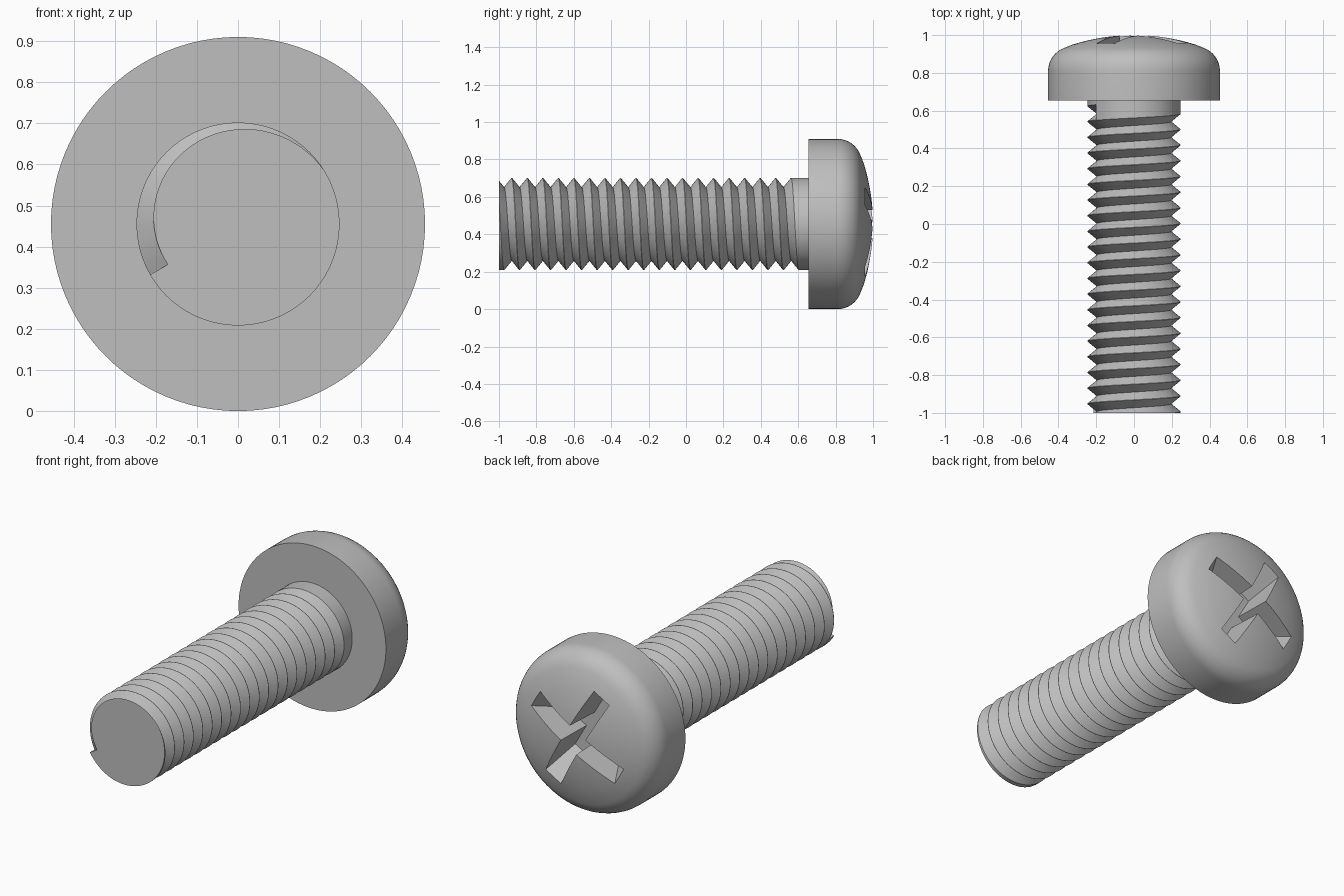
import bpy, bmesh
from math import cos, sin, radians, pi
from mathutils import Matrix, Vector

if "Cube" in bpy.data.objects:
    bpy.data.objects.remove(bpy.data.objects["Cube"], do_unlink=True)

AXIS_Z = 0.455            # height of the screw axis, which runs along y
STEP = 5                  # degrees per segment of shank and thread
PITCH = 0.083
R_CREST, R_ROOT = 0.247, 0.197

steel = bpy.data.materials.new("grey_steel")
steel.use_nodes = True
GREY = (0.52, 0.52, 0.52, 1)
steel.diffuse_color = GREY
steel.node_tree.nodes["Principled BSDF"].inputs["Base Color"].default_value = GREY


def finish(bm, name):
    bmesh.ops.recalc_face_normals(bm, faces=bm.faces)
    mesh = bpy.data.meshes.new(name)
    bm.to_mesh(mesh)
    bm.free()
    mesh.materials.append(steel)
    ob = bpy.data.objects.new(name, mesh)
    bpy.context.collection.objects.link(ob)
    return ob


def lathe(name, profile, steps):
    """Turn (radius, y) points around the screw axis."""
    bm = bmesh.new()
    verts = [bm.verts.new((r, y, AXIS_Z)) for r, y in profile]
    edges = [bm.edges.new(pair) for pair in zip(verts, verts[1:])]
    bmesh.ops.spin(bm, geom=verts + edges, cent=(0, 0, AXIS_Z), axis=(0, 1, 0),
                   angle=2 * pi, steps=steps)
    bmesh.ops.remove_doubles(bm, verts=bm.verts, dist=1e-5)
    return finish(bm, name)


def cut(target, cutter):
    cutter.hide_render = True
    mod = target.modifiers.new("cut", 'BOOLEAN')
    mod.operation, mod.solver, mod.object = 'DIFFERENCE', 'EXACT', cutter
    bpy.context.view_layer.objects.active = target
    bpy.ops.object.modifier_apply(modifier=mod.name)
    bpy.data.objects.remove(cutter, do_unlink=True)


def thread_groove():
    """V section swept along a right-hand helix, closed at both ends."""
    slope = 0.81
    lip = R_CREST + 0.001
    half = (lip - R_ROOT) * slope
    section = [(R_ROOT, 0), (lip, half), (0.27, half), (0.27, -half), (lip, -half)]
    count = 19 * 360 // STEP + 13
    bm = bmesh.new()
    rings = []
    for i in range(count + 1):
        a = radians(210 - STEP * i)
        y = -1.0005 + PITCH * i * STEP / 360
        rings.append([bm.verts.new((r * cos(a), y + dy, AXIS_Z + r * sin(a)))
                      for r, dy in section])
    for p, q in zip(rings, rings[1:]):
        for k in range(len(section)):
            n = (k + 1) % len(section)
            bm.faces.new((p[k], p[n], q[n], q[k]))
    bm.faces.new(rings[0])
    bm.faces.new(rings[-1])
    return finish(bm, "groove_cutter")


def recess_slot(angle):
    """Straight slot across the head, its ends sloping inwards with depth."""
    bm = bmesh.new()
    bmesh.ops.create_cube(bm, size=2)
    for v in bm.verts:
        top = v.co.y > 0
        v.co = Vector((v.co.x * (0.336 if top else 0.19),
                       1.02 if top else 0.78,
                       v.co.z * (0.056 if top else 0.05)))
    bm.transform(Matrix.Translation((0, 0, AXIS_Z)) @ Matrix.Rotation(-angle, 4, 'Y'))
    return finish(bm, "slot_cutter")


# Threaded shank
shank = lathe("threaded_shank", [(0, -1), (R_CREST, -1), (R_CREST, 0.68), (0, 0.68)],
              360 // STEP)
cut(shank, thread_groove())

# Pan head: flat underside, straight rim, fillet, then a shallow dome
profile = [(0, 0.655), (0.455, 0.655)]
for i in range(9):
    a = radians(70 * i / 8)
    profile.append((0.325 + 0.13 * cos(a), 0.81 + 0.13 * sin(a)))
DOME = 1.08
for i in range(1, 9):
    a = radians(20 * (1 - i / 8))
    profile.append((DOME * sin(a), 1 - DOME + DOME * cos(a)))
head = lathe("pan_head", profile, 96)

# Cross recess
for degrees in (30, 120):
    cut(head, recess_slot(radians(degrees)))

# Smooth shading with crisp edges
bpy.ops.object.select_all(action='DESELECT')
for ob in (shank, head):
    ob.select_set(True)
bpy.context.view_layer.objects.active = head
bpy.ops.object.shade_smooth_by_angle(angle=radians(28))
